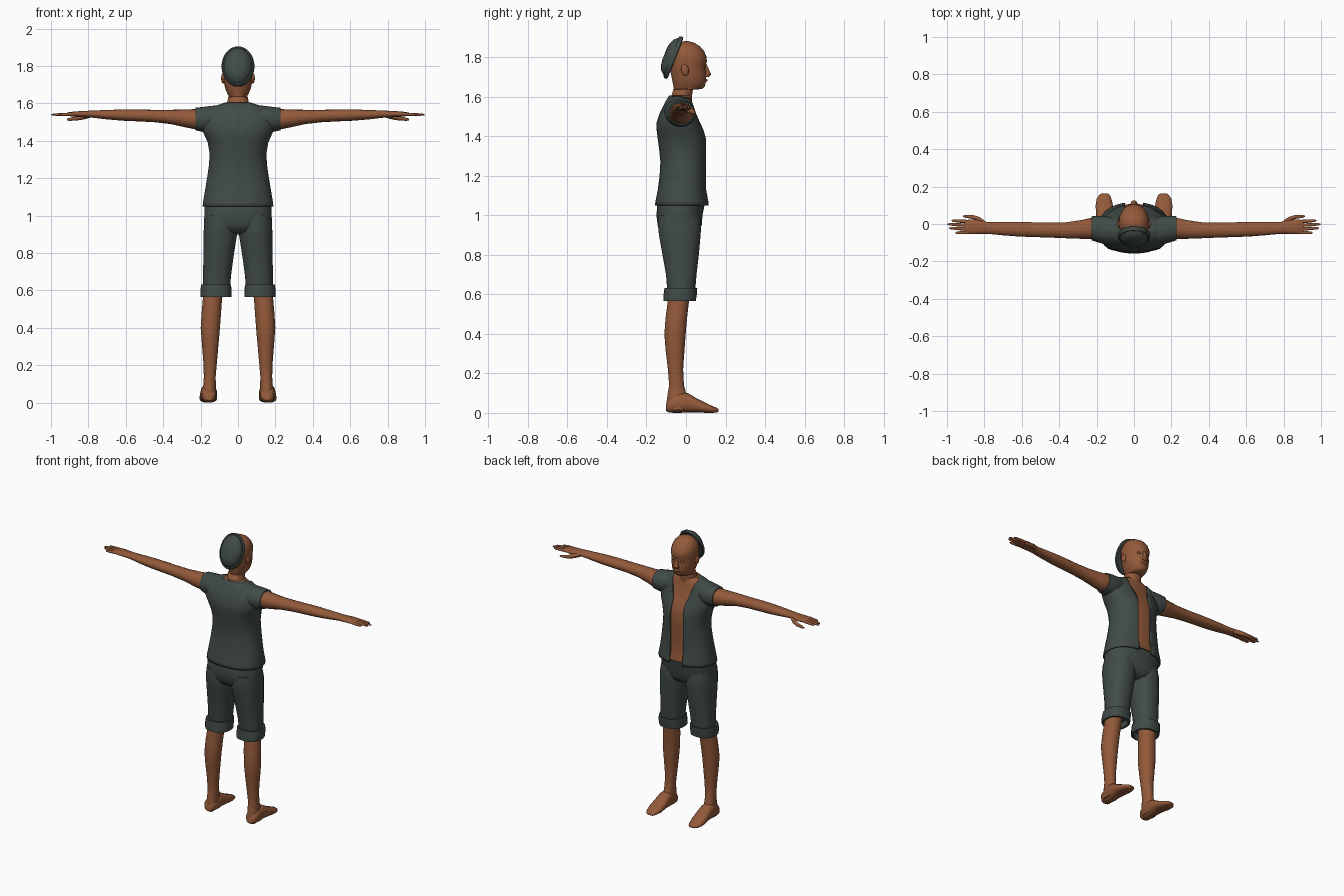
import bpy, bmesh, math
from mathutils import Vector, Matrix


def material(name, rgb):
    m = bpy.data.materials.new(name)
    m.diffuse_color = (*rgb, 1)
    return m


SKIN = material("brown_skin", (0.29, 0.10, 0.042))
CLOTH = material("dark_grey_cloth", (0.052, 0.070, 0.062))


def finish(name, bm, mat, mirror=False, angle=50):
    bmesh.ops.recalc_face_normals(bm, faces=bm.faces)
    me = bpy.data.meshes.new(name)
    bm.to_mesh(me)
    bm.free()
    me.materials.append(mat)
    ob = bpy.data.objects.new(name, me)
    bpy.context.collection.objects.link(ob)
    bpy.ops.object.select_all(action='DESELECT')
    bpy.context.view_layer.objects.active = ob
    ob.select_set(True)
    bpy.ops.object.shade_smooth_by_angle(angle=math.radians(angle))
    if mirror:
        mod = ob.modifiers.new("mirror", 'MIRROR')
        mod.use_axis[0] = True
        mod.use_mirror_merge = False
    return ob


def tube(axis, rings, n=24, power=2.2, caps=True):
    """Loft through rings (t, a_min, a_max, b_min, b_max) across an axis."""
    bm = bmesh.new()
    loops = []
    for t, a0, a1, b0, b1 in rings:
        loop = []
        for i in range(n):
            ang = 2 * math.pi * (i + 0.5) / n
            c, s = math.cos(ang), math.sin(ang)
            a = (a0 + a1) / 2 + (a1 - a0) / 2 * math.copysign(abs(c) ** (2 / power), c)
            b = (b0 + b1) / 2 + (b1 - b0) / 2 * math.copysign(abs(s) ** (2 / power), s)
            co = {'z': (a, b, t), 'x': (t, a, b), 'y': (a, t, b)}[axis]
            loop.append(bm.verts.new(co))
        loops.append(loop)
    for p, q in zip(loops, loops[1:]):
        for i in range(n):
            j = (i + 1) % n
            bm.faces.new((p[i], p[j], q[j], q[i]))
    if caps:
        bm.faces.new(loops[0])
        bm.faces.new(loops[-1])
    return bm


def ball(name, center, size, mat, mirror=False, rot=0.0, seg=16):
    bm = bmesh.new()
    bmesh.ops.create_uvsphere(bm, u_segments=seg, v_segments=seg // 2 + 2, radius=1)
    bm.transform(Matrix.Translation(center) @ Matrix.Rotation(rot, 4, 'X') @ Matrix.Diagonal((*size, 1)))
    return finish(name, bm, mat, mirror)


# Head and neck
head = [(1.54, -.07, .07, -.09, .03), (1.60, -.057, .057, -.075, .03), (1.635, -.054, .054, -.065, .035),
        (1.638, -.048, .048, -.062, .080), (1.65, -.056, .056, -.064, .095), (1.68, -.069, .069, -.07, .102),
        (1.72, -.077, .077, -.078, .103), (1.755, -.080, .080, -.085, .098), (1.775, -.081, .081, -.086, .106),
        (1.80, -.081, .081, -.086, .105), (1.83, -.075, .075, -.078, .092), (1.855, -.062, .062, -.06, .07),
        (1.872, -.042, .042, -.035, .042), (1.88, -.015, .015, -.01, .015)]
finish("head", tube('z', head, 28, 2.05), SKIN)

# Face details
nose = [(1.70, -.017, .017, .085, .115), (1.712, -.019, .019, .085, .127), (1.725, -.013, .013, .085, .121),
        (1.765, -.007, .007, .085, .104)]
finish("nose", tube('z', nose, 10, 2), SKIN)
ball("lips", (0, .098, 1.682), (.024, .011, .009), SKIN)
ball("eyelid", (.032, .087, 1.748), (.015, .010, .008), SKIN, True)
ball("ear", (.080, -.005, 1.735), (.010, .019, .030), SKIN, True, 0.2)

# Cap tilted on the back of the head
tilt = Matrix.Translation((0, -.062, 1.797)) @ Matrix.Rotation(-math.atan2(.085, .215), 4, 'X')
crown = [(-.050, -.02, .02, -.03, .03), (-.047, -.04, .04, -.055, .055), (-.036, -.06, .06, -.083, .083),
         (-.018, -.074, .074, -.1, .1), (0, -.078, .078, -.104, .104)]
brim = [(-.012, -.072, .072, -.098, .098), (-.014, -.082, .082, -.109, .109), (-.004, -.088, .088, -.115, .115),
        (.008, -.086, .086, -.113, .113), (.010, -.074, .074, -.1, .1)]
for part, rings in (("cap_crown", crown), ("cap_brim", brim)):
    bm = tube('y', rings, 28, 2, part == "cap_crown")
    bm.transform(tilt)
    finish(part, bm, CLOTH)

# Vest with an open front, over a bare torso
torso = [(1.05, -.190, .190, -.158, .116), (1.07, -.188, .188, -.155, .116), (1.13, -.178, .178, -.143, .105),
         (1.20, -.166, .166, -.134, .104), (1.27, -.156, .156, -.130, .105), (1.33, -.152, .152, -.136, .106),
         (1.39, -.162, .162, -.144, .104), (1.43, -.180, .180, -.149, .092), (1.47, -.197, .197, -.149, .073),
         (1.52, -.196, .196, -.132, .052), (1.56, -.175, .175, -.112, .042), (1.585, -.130, .130, -.098, .036),
         (1.605, -.070, .070, -.086, .032)]
inner = [(z, a * .94, b * .94, c + .009, d - .009) for z, a, b, c, d in torso[1:]]
finish("bare_torso", tube('z', inner, 32, 2.3), SKIN)

bm = tube('z', torso, 32, 2.3, False)
for s in (1, -1):
    for nrm in ((s, 0, 0), (s, 0, -.3)):
        bmesh.ops.bisect_plane(bm, geom=bm.verts[:] + bm.edges[:] + bm.faces[:],
                               plane_co=(s * .048, 0, 1.46), plane_no=Vector(nrm).normalized())
gap = []
for f in bm.faces:
    c = f.calc_center_median()
    if c.y > -.02 and abs(c.x) < .048 + max(0, c.z - 1.46) * .3:
        gap.append(f)
bmesh.ops.delete(bm, geom=gap, context='FACES')
vest = finish("vest", bm, CLOTH)
thick = vest.modifiers.new("thickness", 'SOLIDIFY')
thick.thickness = .008
thick.offset = -1

# Cap sleeves
sleeve = [(.085, -.09, .028, 1.50, 1.592), (.14, -.11, .042, 1.44, 1.588), (.19, -.1, .045, 1.448, 1.582),
          (.226, -.088, .042, 1.455, 1.578), (.224, -.078, .032, 1.465, 1.568), (.2, -.078, .032, 1.465, 1.568)]
finish("sleeve", tube('x', sleeve, 20, 2.1), CLOTH, True)

# Arms
arm = [(.15, -.085, .034, 1.458, 1.570), (.22, -.082, .036, 1.460, 1.570), (.28, -.080, .022, 1.472, 1.568),
       (.36, -.077, .010, 1.490, 1.566), (.45, -.073, .008, 1.500, 1.566), (.55, -.070, .010, 1.505, 1.568),
       (.62, -.067, .011, 1.508, 1.568), (.70, -.061, .011, 1.515, 1.565), (.78, -.053, .010, 1.524, 1.562),
       (.82, -.053, .018, 1.526, 1.560), (.86, -.055, .026, 1.528, 1.558), (.90, -.054, .022, 1.532, 1.554),
       (.91, -.048, .018, 1.536, 1.550)]
finish("arm", tube('x', arm, 18, 2.1), SKIN, True)

# Fingers: base y, tip y, tip x
for i, (y0, y1, tip) in enumerate([(.013, .018, .975), (-.007, -.001, .998), (-.027, -.022, .988),
                                   (-.045, -.047, .955)]):
    rings = []
    for k, r in ((0, .010), (.5, .0095), (.9, .007), (1, .003)):
        y, z = y0 + (y1 - y0) * k, 1.543 - .003 * k
        rings.append((.885 + (tip - .885) * k, y - r, y + r, z - r * .9, z + r * .9))
    finish("finger_%d" % (i + 1), tube('x', rings, 8, 2), SKIN, True)
thumb = [(.79, -.01, .012, 1.524, 1.552), (.825, .008, .038, 1.514, 1.545), (.86, .026, .048, 1.509, 1.532),
         (.90, .033, .049, 1.507, 1.524), (.915, .038, .045, 1.510, 1.518)]
finish("thumb", tube('x', thumb, 10, 2), SKIN, True)

# Shorts
hips = [(.90, -.05, .05, -.08, .03), (.915, -.125, .125, -.125, .065), (.95, -.182, .182, -.144, .080),
        (1.0, -.181, .181, -.150, .084), (1.05, -.180, .180, -.146, .094), (1.09, -.172, .172, -.136, .101)]
finish("shorts_hips", tube('z', hips, 32, 2.4), CLOTH)
shorts_leg = [(1.0, .01, .176, -.140, .070), (.95, .002, .183, -.143, .078), (.90, .004, .185, -.138, .075),
              (.80, .020, .186, -.120, .066), (.70, .034, .187, -.102, .054), (.60, .044, .187, -.094, .046)]
finish("shorts_leg", tube('z', shorts_leg, 20, 2.3), CLOTH, True)
cuff = [(.630, .046, .182, -.09, .040), (.632, .036, .198, -.110, .058), (.600, .034, .202, -.114, .056),
        (.565, .034, .200, -.115, .050), (.565, .048, .190, -.104, .039), (.605, .052, .186, -.1, .035)]
finish("shorts_cuff", tube('z', cuff, 20, 2.4), CLOTH, True, 40)

# Bare legs
leg = [(.64, .075, .182, -.088, .030), (.55, .085, .189, -.095, .014), (.48, .090, .195, -.104, .006),
       (.40, .096, .200, -.110, -.001), (.32, .103, .194, -.104, -.007), (.22, .112, .186, -.092, -.014),
       (.14, .119, .183, -.086, -.010), (.09, .118, .186, -.094, .004), (.05, .117, .192, -.100, .02),
       (.015, .120, .194, -.098, .02)]
finish("leg", tube('z', leg, 20, 2.1), SKIN, True)
foot = [(-.102, .135, .175, .012, .045), (-.085, .120, .193, .001, .075), (-.03, .115, .196, .0, .105),
        (.01, .113, .200, .003, .100), (.06, .111, .204, .003, .070), (.10, .112, .206, .0, .050),
        (.135, .120, .200, .0, .034), (.158, .130, .185, .003, .025), (.164, .142, .172, .007, .018)]
finish("foot", tube('y', foot, 18, 2.4), SKIN, True)
